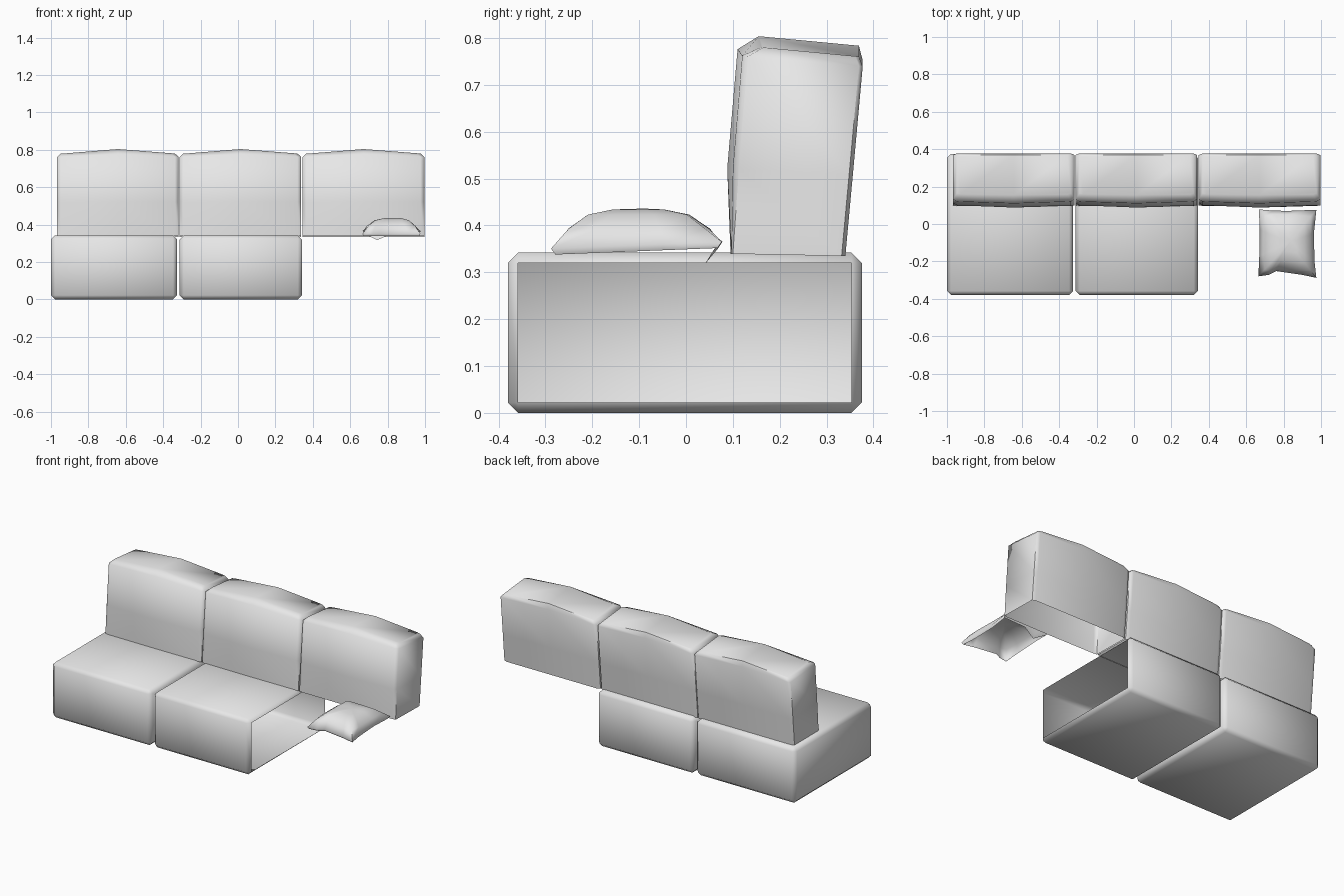
import bpy, bmesh
from math import radians
from mathutils import Vector

cube = bpy.data.objects.get("Cube")
if cube:
    bpy.data.objects.remove(cube, do_unlink=True)

# One plain fabric colour
fabric = bpy.data.materials.new("light_grey_fabric")
fabric.use_nodes = True
grey = (0.8, 0.8, 0.8, 1)
fabric.diffuse_color = grey
fabric.node_tree.nodes["Principled BSDF"].inputs["Base Color"].default_value = grey


def finish(name, bm, angle=60):
    bmesh.ops.recalc_face_normals(bm, faces=bm.faces)
    mesh = bpy.data.meshes.new(name)
    bm.to_mesh(mesh)
    bm.free()
    mesh.materials.append(fabric)
    obj = bpy.data.objects.new(name, mesh)
    bpy.context.collection.objects.link(obj)
    bpy.ops.object.select_all(action='DESELECT')
    obj.select_set(True)
    bpy.context.view_layer.objects.active = obj
    bpy.ops.object.shade_smooth_by_angle(angle=radians(angle))
    return obj


def loft(bm, rings):
    """Join closed rings of points with quads and return their vertices."""
    rows = [[bm.verts.new(p) for p in ring] for ring in rings]
    n = len(rows[0])
    for low, high in zip(rows, rows[1:]):
        for i in range(n):
            j = (i + 1) % n
            bm.faces.new((low[i], low[j], high[j], high[i]))
    return rows


# Seat blocks with chamfered edges; one has an open end
def seat(name, x0, x1, open_end=False):
    lo, hi = Vector((x0, -0.38, 0)), Vector((x1, 0.375, 0.342))
    bm = bmesh.new()
    bmesh.ops.create_cube(bm, size=1)
    for v in bm.verts:
        v.co = (lo + hi) / 2 + v.co * (hi - lo)
    bmesh.ops.bevel(bm, geom=bm.edges[:], offset=0.022, segments=1, affect='EDGES')
    if open_end:
        bm.normal_update()
        end = [f for f in bm.faces if f.normal.x > 0.99]
        bmesh.ops.delete(bm, geom=end, context='FACES')
    finish(name, bm)


seat("right_seat", -1.0, -0.325)
seat("middle_seat", -0.312, 0.342, open_end=True)


# Leaning back cushions, bulged in front and on top, open underneath
def back_cushion(name, cx, w=0.325, c=0.02):
    # side front y, front end y, front middle y, back y, z, crown, lean of z, inset
    levels = [(0.100, 0.097, 0.095, 0.340, 0.339, 0.0, 0.02, 0),
              (0.113, 0.100, 0.088, 0.356, 0.520, 0.0, 0.05, 0),
              (0.133, 0.120, 0.110, 0.377, 0.762, 0.013, 0.09, 0),
              (0.165, 0.160, 0.155, 0.369, 0.784, 0.023, 0.095, 0.02)]
    rings = []
    for side, end, mid, back, z, crown, lean, inset in levels:
        a = w - inset
        b = a - c
        half = [(b, back), (a, back - 0.008), (a, side), (b, end)]
        outline = [(0, back)] + half + [(0, mid)] + [(-x, y) for x, y in reversed(half)]
        rings.append([(cx + x, y, z - lean * (y - 0.12) + (crown if x == 0 else 0))
                      for x, y in outline])
    bm = bmesh.new()
    top = loft(bm, rings)[-1]
    bm.faces.new(top[:6])
    bm.faces.new(top[5:] + top[:1])
    finish(name, bm)


for name, cx in (("right", -0.642), ("middle", 0.013), ("left", 0.671)):
    back_cushion(name + "_back_cushion", cx)


# Loose pillow: pinched corners, domed top, hollow underside
outline = [(0.665, -0.28), (0.72, -0.272), (0.76, -0.252), (0.90, -0.272), (0.975, -0.288),
           (0.965, -0.20), (0.962, -0.05), (0.975, 0.076), (0.82, 0.07), (0.74, 0.072),
           (0.668, 0.078), (0.672, -0.03), (0.67, -0.17)]
corners = (0, 4, 7, 10)
centre = Vector((0.83, -0.1))


def pillow_ring(scale, z, pinch=0):
    ring = []
    for i, p in enumerate(outline):
        q = centre + (Vector(p) - centre) * (scale - (pinch if i in corners else 0))
        ring.append([q.x, q.y, z + 0.04 * (q.y - centre.y) * (scale > 0.9)])
    return ring


lip = pillow_ring(0.95, 0.345)
lip[9][1:] = 0.04, 0.317
bm = bmesh.new()
rows = loft(bm, [lip, pillow_ring(1, 0.358), pillow_ring(0.88, 0.393, 0.08),
                 pillow_ring(0.62, 0.423, 0.04), pillow_ring(0.3, 0.434)])
peak = bm.verts.new((0.84, -0.09, 0.436))
for i, v in enumerate(rows[-1]):
    bm.faces.new((rows[-1][i - 1], v, peak))
finish("loose_pillow", bm, 75)
